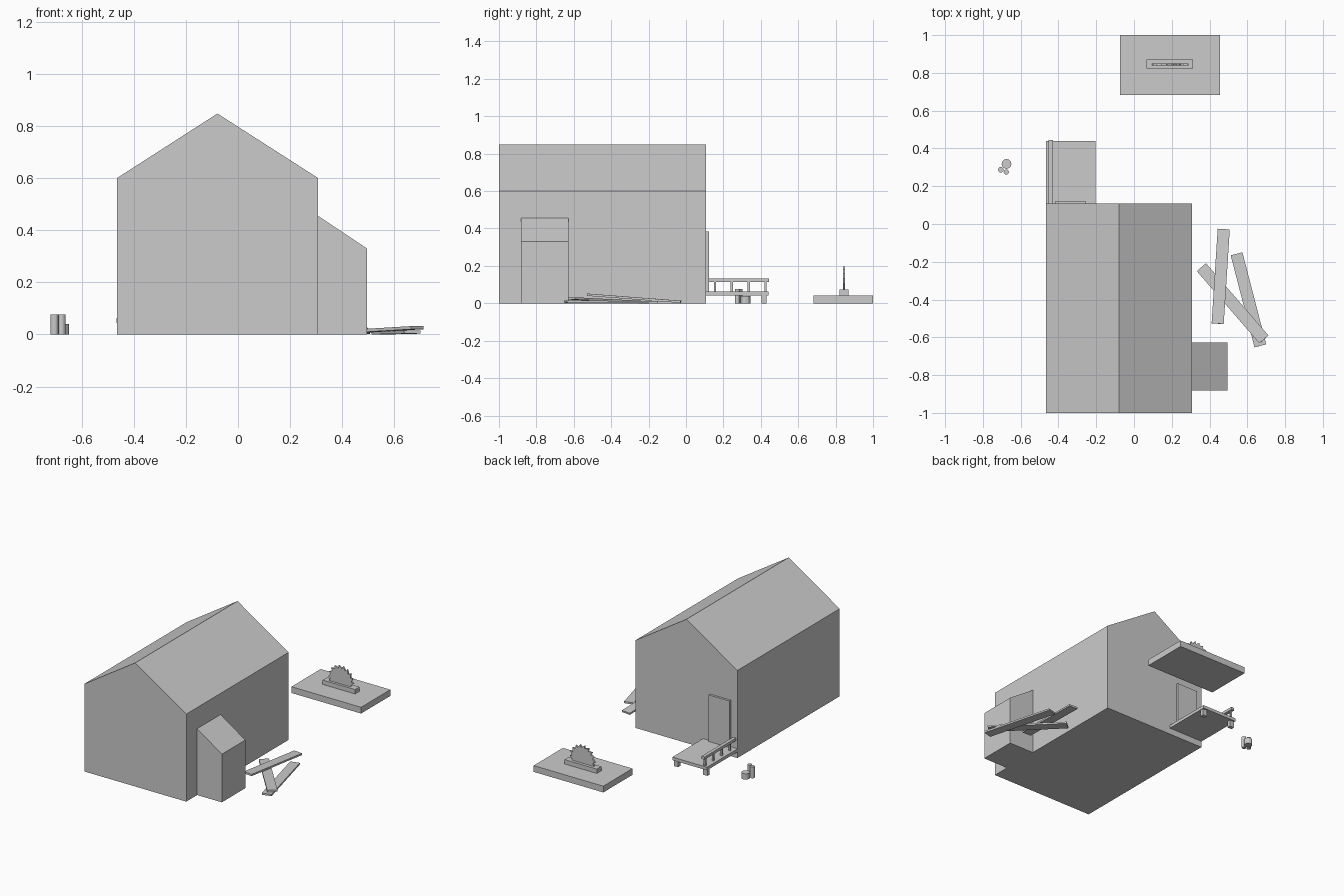
import bpy, math
from mathutils import Vector, Matrix

if "Cube" in bpy.data.objects:
    bpy.data.objects.remove(bpy.data.objects["Cube"])


def make(name, verts, faces):
    me = bpy.data.meshes.new(name)
    me.from_pydata(verts, [], faces)
    me.update()
    ob = bpy.data.objects.new(name, me)
    bpy.context.collection.objects.link(ob)
    return ob


def prism(name, profile, y0, y1):
    """Extrude a counter-clockwise (x, z) profile along y."""
    n = len(profile)
    verts = [(x, y0, z) for x, z in profile] + [(x, y1, z) for x, z in profile]
    faces = [tuple(range(n)), tuple(reversed(range(n, 2 * n)))]
    faces += [(i, n + i, n + (i + 1) % n, (i + 1) % n) for i in range(n)]
    return make(name, verts, faces)


def box(name, x0, x1, y0, y1, z0, z1):
    return prism(name, [(x0, z0), (x1, z0), (x1, z1), (x0, z1)], y0, y1)


def plank(name, a, b, width=0.064, thick=0.012):
    """Board whose underside centre line runs from a to b."""
    a, b = Vector(a), Vector(b)
    d = (b - a).normalized()
    side = Vector((0, 0, 1)).cross(d).normalized()
    up = d.cross(side)
    ob = box(name, 0, (b - a).length, -width / 2, width / 2, 0, thick)
    rot = Matrix((d, side, up)).transposed().to_4x4()
    ob.matrix_world = Matrix.Translation(a) @ rot
    return ob


def log(name, x, y, r, h):
    bpy.ops.mesh.primitive_cylinder_add(vertices=12, radius=r, depth=h,
                                        location=(x, y, h / 2))
    bpy.context.object.name = name


# House body and lean-to
prism("house", [(-0.465, 0), (0.308, 0), (0.308, 0.6), (-0.079, 0.848),
                (-0.465, 0.6)], -1.0, 0.108)
prism("lean_to", [(0.308, 0), (0.495, 0), (0.495, 0.33), (0.308, 0.455)],
      -0.882, -0.628)

# Back door and porch
box("door", -0.415, -0.258, 0.108, 0.123, 0.064, 0.383)
box("porch_deck", -0.467, -0.205, 0.108, 0.44, 0.043, 0.064)
for i, x in enumerate((-0.447, -0.225)):
    box(f"porch_leg_{i}", x - 0.016, x + 0.016, 0.405, 0.43, 0, 0.043)
box("porch_rail", -0.453, -0.43, 0.108, 0.445, 0.114, 0.133)
for i in range(4):
    y = 0.155 + i * 0.09
    box(f"rail_post_{i}", -0.447, -0.435, y - 0.006, y + 0.006, 0.064, 0.114)

# Cut logs standing on end
log("log_wide", -0.675, 0.318, 0.026, 0.04)
log("log_tall_a", -0.705, 0.287, 0.015, 0.077)
log("log_tall_b", -0.676, 0.275, 0.014, 0.077)

# Loose planks
plank("plank_ground", (0.543, -0.158, 0), (0.669, -0.645, 0.003))
plank("plank_middle", (0.357, -0.229, 0.0), (0.688, -0.611, 0.02))
plank("plank_top", (0.475, -0.028, 0.002), (0.443, -0.528, 0.04))

# Stone slab with a saw blade set in a block
box("slab", -0.073, 0.455, 0.683, 1.0, 0, 0.043)
box("blade_block", 0.067, 0.312, 0.822, 0.87, 0.043, 0.073)
teeth = 18
blade = []
for i in range(teeth):
    t = 2 * math.pi * i / teeth
    for r, dt in ((0.097, 0.0), (0.079, 0.06)):
        blade.append((0.191 + r * math.cos(t + dt), 0.1 + r * math.sin(t + dt)))
prism("saw_blade", blade, 0.839, 0.85)
